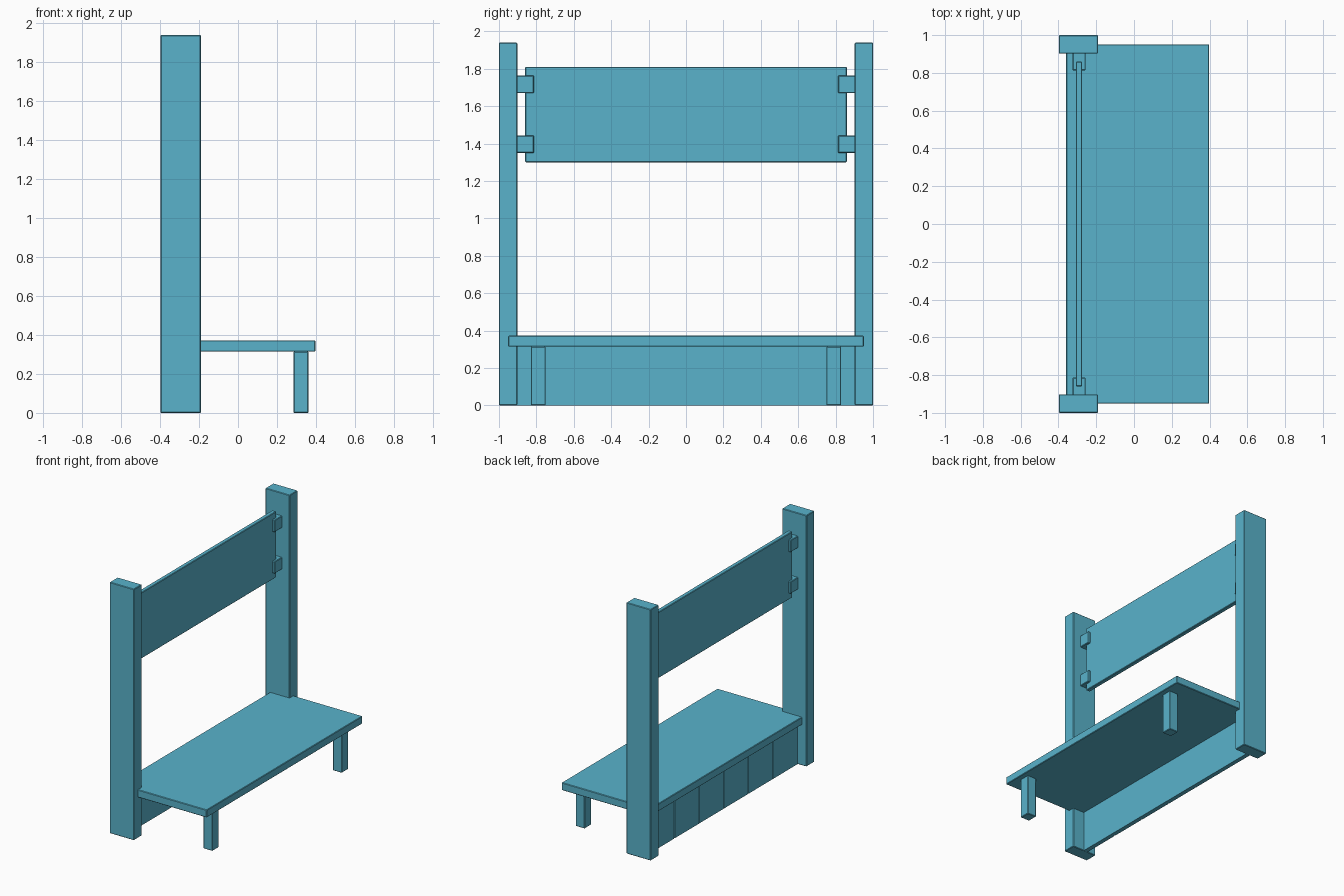
import bpy, bmesh

if "Cube" in bpy.data.objects:
    bpy.data.objects.remove(bpy.data.objects["Cube"])

paint = bpy.data.materials.new("blue_paint")
paint.diffuse_color = (0.1, 0.45, 0.6, 1)
paint.use_nodes = True
paint.node_tree.nodes["Principled BSDF"].inputs["Base Color"].default_value = paint.diffuse_color


def finish(name, bm):
    bmesh.ops.recalc_face_normals(bm, faces=bm.faces)
    mesh = bpy.data.meshes.new(name)
    bm.to_mesh(mesh)
    bm.free()
    mesh.materials.append(paint)
    obj = bpy.data.objects.new(name, mesh)
    bpy.context.collection.objects.link(obj)
    return obj


def box(name, xs, ys, zs):
    # board with slightly eased edges
    bm = bmesh.new()
    bmesh.ops.create_cube(bm, size=1)
    for v in bm.verts:
        for i, (lo, hi) in enumerate((xs, ys, zs)):
            v.co[i] = hi if v.co[i] > 0 else lo
    obj = finish(name, bm)
    bevel = obj.modifiers.new("eased_edges", 'BEVEL')
    bevel.width = 0.004
    bevel.segments = 1
    return obj


def mirrored_pair(name, xs, ys, zs):
    # same box on both ends of the bench
    box(name + "_left", xs, (-ys[1], -ys[0]), zs)
    box(name + "_right", xs, ys, zs)


# Upright posts and front legs
mirrored_pair("post", (-0.398, -0.19), (0.902, 1.0), (0, 1.94))
mirrored_pair("front_leg", (0.285, 0.362), (0.75, 0.83), (0, 0.315))

# Seat board
box("seat", (-0.36, 0.398), (-0.951, 0.951), (0.314, 0.373))

# Hanging backboard with its four brackets
box("backboard", (-0.308, -0.274), (-0.86, 0.86), (1.30, 1.81))
for label, zs in (("lower_bracket", (1.35, 1.443)), ("upper_bracket", (1.67, 1.763))):
    mirrored_pair(label, (-0.325, -0.256), (0.813, 0.91), zs)

# Rear panel: plank grooves cut into its back face, plain front face
back, front, groove = -0.322, -0.288, 0.004
profile = [(front, 0.905), (front, -0.905), (back, -0.905)]
for i in range(-2, 3):
    y = 0.3 * i
    profile += [(back, y - groove), (back + 0.008, y), (back, y + groove)]
profile.append((back, 0.905))
bm = bmesh.new()
face = bm.faces.new([bm.verts.new((x, y, 0)) for x, y in profile])
ext = bmesh.ops.extrude_face_region(bm, geom=[face])
top = [g for g in ext["geom"] if isinstance(g, bmesh.types.BMVert)]
bmesh.ops.translate(bm, verts=top, vec=(0, 0, 0.315))
finish("rear_panel", bm)
